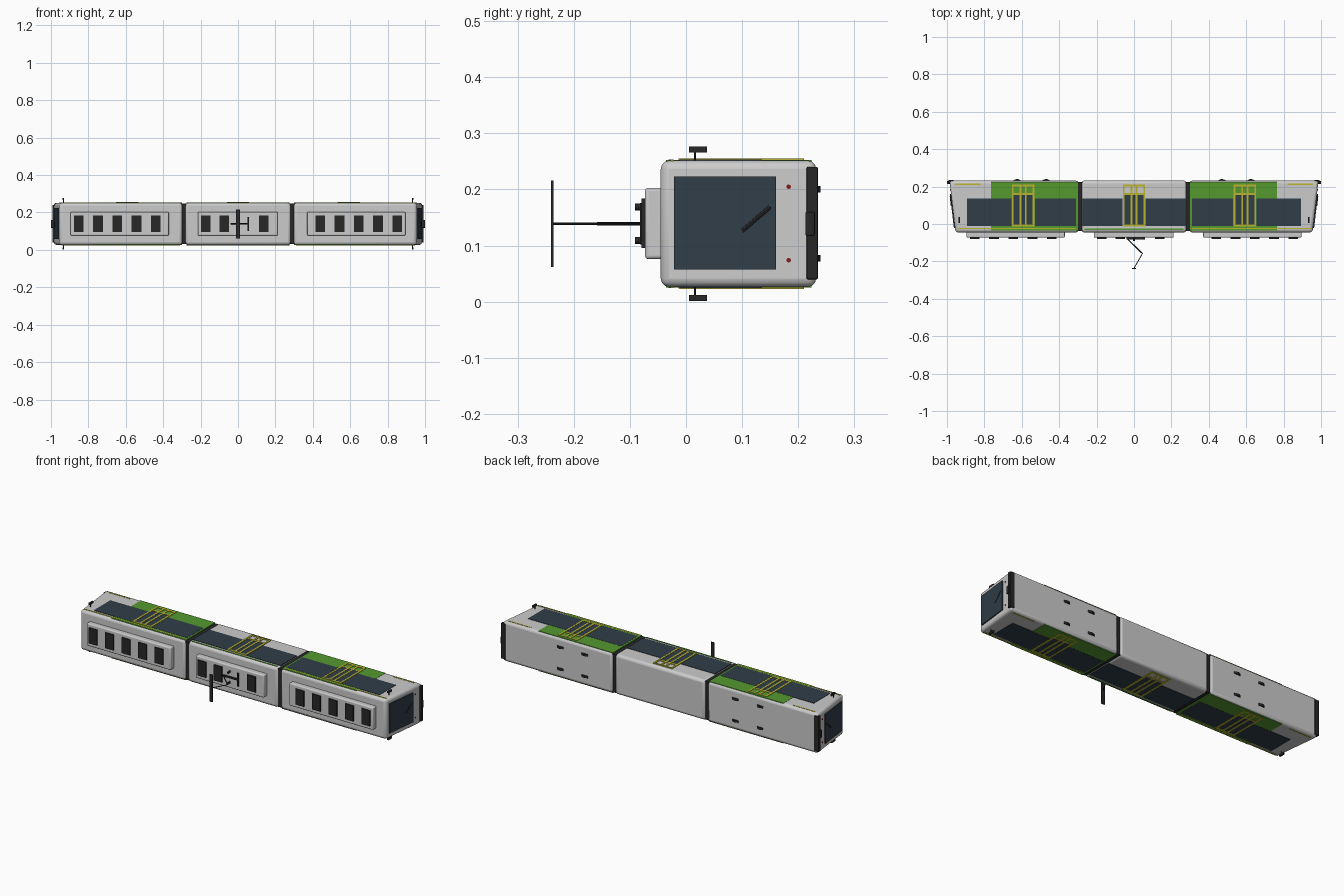
import bpy, bmesh, math
from mathutils import Vector

if "Cube" in bpy.data.objects:
    bpy.data.objects.remove(bpy.data.objects["Cube"])

ZC = 0.139      # centre of the tram's width (it lies on its side, roof towards -y)
HW = 0.1125     # half width of the body


def material(name, rgb):
    m = bpy.data.materials.new(name)
    m.diffuse_color = (*rgb, 1)
    m.use_nodes = True
    m.node_tree.nodes["Principled BSDF"].inputs["Base Color"].default_value = m.diffuse_color
    return m


GREEN = material("green", (0.09, 0.32, 0.03))
YELLOW = material("yellow", (0.50, 0.46, 0.03))
GLASS = material("glass", (0.03, 0.047, 0.065))
BLACK = material("black", (0.02, 0.02, 0.022))
RED = material("red", (0.25, 0.01, 0.01))


def finish(name, bm, mat, bevel=0, segs=3):
    bmesh.ops.recalc_face_normals(bm, faces=bm.faces)
    me = bpy.data.meshes.new(name)
    bm.to_mesh(me)
    bm.free()
    ob = bpy.data.objects.new(name, me)
    bpy.context.collection.objects.link(ob)
    if mat:
        me.materials.append(mat)
    if bevel:
        b = ob.modifiers.new("bevel", 'BEVEL')
        b.width, b.segments = bevel, segs
        bpy.ops.object.select_all(action='DESELECT')
        ob.select_set(True)
        bpy.context.view_layer.objects.active = ob
        bpy.ops.object.shade_smooth_by_angle(angle=math.radians(35))
    return ob


def nose(y):
    return 0.985 + 0.115 * (y - 0.22)


def box(name, x, y, z, mat=None, bevel=0, slant=None):
    """Box from ranges; slant='end' leans the outer face, 'all' leans both."""
    bm = bmesh.new()
    bmesh.ops.create_cube(bm, size=1)
    xm = max(x, key=abs)
    s = 1 if xm > 0 else -1
    for v in bm.verts:
        px, py, pz = [r[0] if c < 0 else r[1] for c, r in zip(v.co, (x, y, z))]
        if slant == 'all' or (slant == 'end' and px == xm):
            px += s * nose(py)
        v.co = (px, py, pz)
    return finish(name, bm, mat, bevel)


def rod(name, a, b, r, mat=BLACK, sides=8):
    a, b = Vector(a), Vector(b)
    bm = bmesh.new()
    bmesh.ops.create_cone(bm, cap_ends=True, segments=sides, radius1=r, radius2=r,
                          depth=(b - a).length)
    bmesh.ops.rotate(bm, verts=bm.verts, matrix=(b - a).to_track_quat('Z', 'Y').to_matrix())
    bmesh.ops.translate(bm, verts=bm.verts, vec=(a + b) / 2)
    return finish(name, bm, mat)


def side_box(name, x, y, proud, mat):
    """Thin panel on both long sides of the tram."""
    for side, label in ((1, "left"), (-1, "right")):
        z = sorted((ZC + side * (HW - 0.004), ZC + side * (HW + proud)))
        box(f"{label}_{name}", sorted(x), y, z, mat)


def door(name, cx):
    side_box(name + "_glass", (cx - 0.05, cx + 0.05), (-0.012, 0.155), 0.0022, GLASS)
    for i, dx in enumerate((-0.055, -0.014, 0.014, 0.055)):
        side_box(f"{name}_post_{i}", (cx + dx - 0.005, cx + dx + 0.005), (-0.012, 0.21), 0.0035, YELLOW)
    for i, y in enumerate((-0.008, 0.16, 0.205)):
        side_box(f"{name}_rail_{i}", (cx - 0.06, cx + 0.06), (y - 0.005, y + 0.005), 0.0033, YELLOW)


def vents(xs):
    for i, x in enumerate(xs):
        box(f"roof_vent_{i}", (x - 0.026, x + 0.026), (-0.079, -0.07), (ZC - 0.043, ZC + 0.045), BLACK)


BODY_Y, BODY_Z = (-0.045, 0.232), (ZC - HW, ZC + HW)
WIN_Y = (-0.012, 0.135)
ROOF_Z = (ZC - 0.063, ZC + 0.064)

# End cars
for s, n in ((-1, "rear"), (1, "front")):
    def X(a, b):
        return tuple(sorted((s * a, s * b)))
    # body: outer end leans with the nose
    bm_x = (0.295, 0.0) if s > 0 else (0.0, -0.295)
    bm = bmesh.new()
    bmesh.ops.create_cube(bm, size=1)
    for v in bm.verts:
        y = BODY_Y[v.co.y > 0]
        v.co = (s * (nose(y) if v.co.x > 0 else 0.297), y, BODY_Z[v.co.z > 0])
    finish(n + "_car_body", bm, None, 0.015)

    # livery, windows and doors
    side_box(n + "_green_panel", X(0.30, 0.765), (-0.036, 0.224), 0.0012, GREEN)
    side_box(n + "_window_inner", X(0.31, 0.53), WIN_Y, 0.002, GLASS)
    side_box(n + "_window_outer", X(0.655, 0.893), WIN_Y, 0.002, GLASS)
    door(n + "_door", s * 0.593)
    side_box(n + "_low_stripe", X(0.82, 0.957), (0.209, 0.216), 0.0015, YELLOW)
    side_box(n + "_high_stripe", X(0.31, 0.945), (-0.028, -0.022), 0.002, YELLOW)

    # roof equipment
    box(n + "_roof_unit", X(0.37, 0.895), (-0.073, -0.035), ROOF_Z, None, 0.006)
    vents([s * (0.44 + 0.103 * i) for i in range(5)])

    # cab end: windscreen, wiper, lamps, bumper, coupler
    box(n + "_windscreen", X(-0.006, 0.002), (-0.021, 0.16), (ZC - 0.082, ZC + 0.084), GLASS, 0, 'all')
    wiper = [(s * (nose(y) + 0.004), y, z) for y, z in ((0.10, 0.126), (0.15, 0.169))]
    rod(n + "_wiper", *wiper, 0.0045)
    for z in (ZC - 0.065, ZC + 0.066):
        x = nose(0.183)
        rod(n + "_tail_lamp", (s * (x - 0.005), 0.183, z), (s * (x + 0.002), 0.183, z), 0.004, RED, 16)
    box(n + "_bumper", X(0.965, 0.993), (0.215, 0.235), (0.04, 0.24), BLACK, 0.002)
    box(n + "_coupler", X(0.98, 1.0), (0.213, 0.229), (ZC - 0.021, ZC + 0.021), BLACK, 0.002)

    # mirrors on short arms
    for k in (-1, 1):
        rod(n + "_mirror_arm", (s * 0.933, 0.016, ZC + k * 0.105), (s * 0.933, 0.016, ZC + k * 0.13), 0.002)
        z = sorted((ZC + k * 0.127, ZC + k * 0.138))
        box(n + "_mirror", X(0.929, 0.937), (0.005, 0.037), z, BLACK)

    # wheels showing just below the floor
    for x in (0.47, 0.625):
        for k in (-1, 1):
            z = ZC + k * 0.0615
            rod(n + "_wheel", (s * x, 0.21, z - 0.006), (s * x, 0.21, z + 0.006), 0.03, BLACK, 32)

    # gangway bellows between cars
    box(n + "_gangway", X(0.275, 0.303), (-0.038, 0.225), (ZC - 0.108, ZC + 0.108), BLACK)

# Middle car
box("middle_car_body", (-0.282, 0.282), BODY_Y, BODY_Z, None, 0.015)
for s, n in ((-1, "a"), (1, "b")):
    side_box("middle_window_" + n, sorted((s * 0.062, s * 0.275)), WIN_Y, 0.002, GLASS)
door("middle_door", 0)
side_box("middle_stripe", (-0.265, 0.265), (-0.031, -0.023), 0.002, GREEN)
box("middle_roof_unit", (-0.215, 0.212), (-0.073, -0.035), ROOF_Z, None, 0.006)
vents((-0.172, -0.073, 0.137))

# Pantograph
for k in (-1, 1):
    rod("insulator", (0, -0.07, ZC + k * 0.03), (0, -0.091, ZC + k * 0.03), 0.006, BLACK, 12)
box("pantograph_base_bar", (-0.04, 0.055), (-0.082, -0.072), (ZC - 0.004, ZC + 0.004), BLACK)
box("pantograph_cross_bar", (0.05, 0.058), (-0.082, -0.072), (ZC - 0.037, ZC + 0.037), BLACK)
rod("pantograph_lower_arm", (-0.037, -0.078, ZC), (0.045, -0.158, ZC), 0.0032)
rod("pantograph_upper_arm", (0.045, -0.158, ZC), (0, -0.237, ZC), 0.0022)
box("pantograph_head", (-0.01, 0.01), (-0.241, -0.236), (ZC - 0.077, ZC + 0.077), BLACK)
